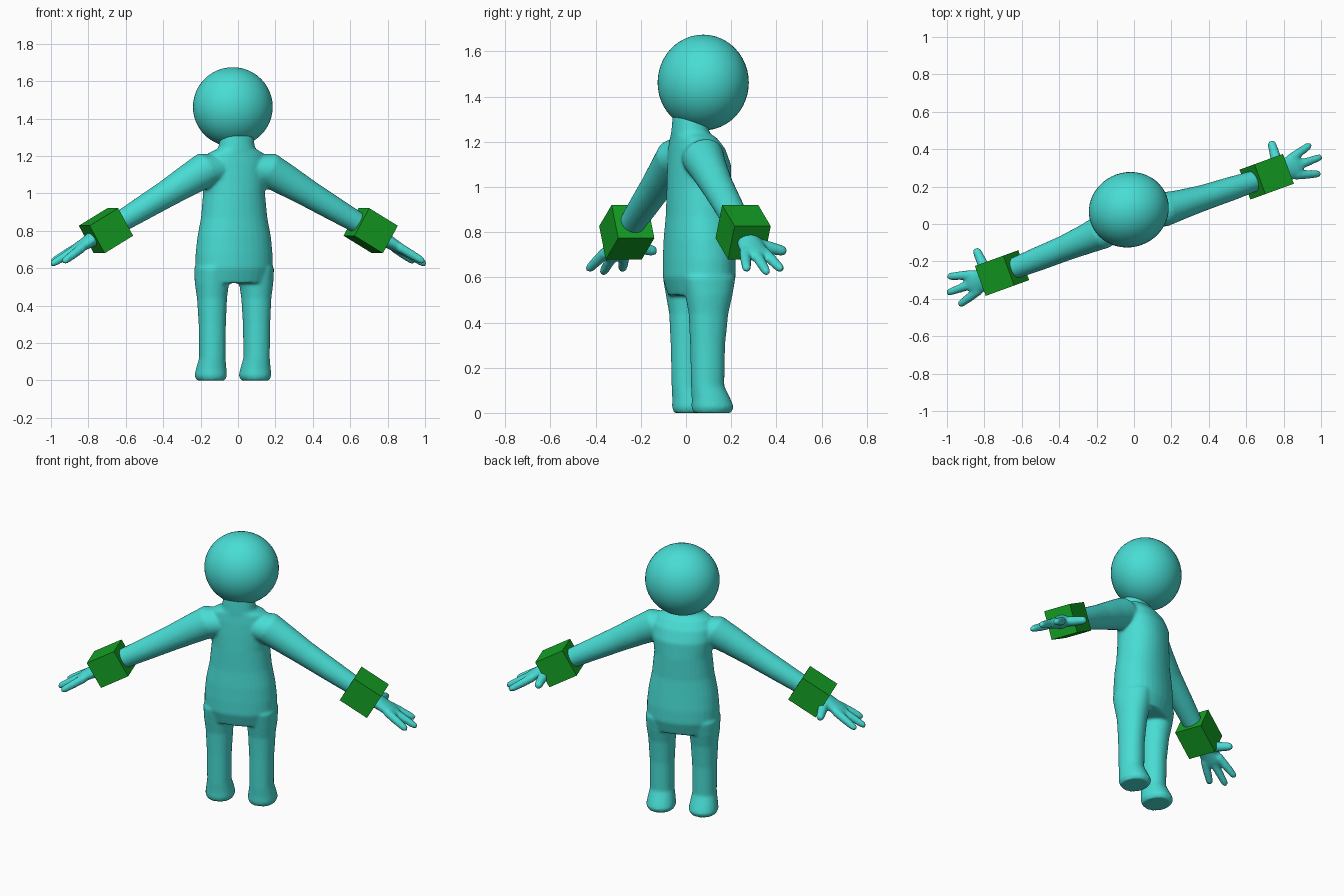
import bpy, bmesh, math
from mathutils import Vector, Matrix

if "Cube" in bpy.data.objects:
    bpy.data.objects.remove(bpy.data.objects["Cube"])

TURN = math.radians(20)      # whole figure is turned about z
DROP = math.radians(30)      # arms slope downward


def material(name, color):
    m = bpy.data.materials.new(name)
    m.use_nodes = True
    m.diffuse_color = color
    bsdf = next(n for n in m.node_tree.nodes if n.type == 'BSDF_PRINCIPLED')
    bsdf.inputs["Base Color"].default_value = color
    return m


TEAL = material("turquoise", (0.065, 0.72, 0.66, 1))
GREEN = material("green", (0.007, 0.35, 0.017, 1))


def add_object(name, bm, mat):
    bmesh.ops.recalc_face_normals(bm, faces=bm.faces)
    mesh = bpy.data.meshes.new(name)
    bm.to_mesh(mesh)
    bm.free()
    mesh.materials.append(mat)
    ob = bpy.data.objects.new(name, mesh)
    ob.rotation_euler.z = TURN
    bpy.context.collection.objects.link(ob)
    return ob


def loft(bm, rings, power=1.0, sides=24):
    """Closed tube through rings of (centre, half axis, other half axis)."""
    loops = []
    for c, a, b in rings:
        loop = []
        for i in range(sides):
            t = math.tau * i / sides
            x, y = math.cos(t), math.sin(t)
            x = math.copysign(abs(x) ** power, x)
            y = math.copysign(abs(y) ** power, y)
            loop.append(bm.verts.new(c + a * x + b * y))
        loops.append(loop)
    for lo, hi in zip(loops, loops[1:]):
        for i in range(sides):
            j = (i + 1) % sides
            bm.faces.new((lo[i], lo[j], hi[j], hi[i]))
    bm.faces.new(loops[0][::-1])
    bm.faces.new(loops[-1])


def upright(x, rows):
    return [(Vector((x, y, z)), Vector((a, 0, 0)), Vector((0, b, 0)))
            for z, y, a, b in rows]


def arm_ring(s, x, y, z, wide, thick):
    up = Vector((s * math.sin(DROP), 0, math.cos(DROP)))
    return (Vector((s * x, y, z)), Vector((0, wide, 0)), up * thick)


def finger(bm, s, start, end, r):
    """Round-ended tapered finger."""
    p = Vector((s * start[0], start[1], start[2]))
    q = Vector((s * end[0], end[1], end[2]))
    d = (q - p).normalized()
    side = d.cross(Vector((0, 0, 1))).normalized()
    up = side.cross(d)
    rings = []
    for t, k in ((0, 1.15), (0.45, 1.1), (0.85, 0.95), (0.96, 0.75), (1.01, 0.35)):
        rings.append((p.lerp(q, t), side * r * k, up * r * k))
    loft(bm, rings, sides=12)


bm = bmesh.new()

# Torso and neck
loft(bm, upright(0, [
    (0.52, 0.062, 0.19, 0.125), (0.60, 0.062, 0.211, 0.15),
    (0.68, 0.062, 0.21, 0.15), (0.77, 0.06, 0.20, 0.145),
    (0.87, 0.06, 0.18, 0.138), (1.00, 0.062, 0.167, 0.137),
    (1.10, 0.062, 0.178, 0.132), (1.17, 0.05, 0.175, 0.115),
    (1.215, 0.035, 0.15, 0.095), (1.24, 0.02, 0.10, 0.08),
    (1.32, 0.02, 0.085, 0.075)]), power=0.92, sides=32)

for s in (-1, 1):
    # Leg and foot
    loft(bm, upright(s * 0.126, [
        (0.0, 0.078, 0.074, 0.084), (0.025, 0.08, 0.085, 0.094),
        (0.06, 0.073, 0.08, 0.086), (0.12, 0.056, 0.069, 0.073),
        (0.30, 0.056, 0.071, 0.077), (0.44, 0.06, 0.078, 0.088),
        (0.52, 0.062, 0.088, 0.105), (0.60, 0.062, 0.09, 0.12)]), power=0.92)
    # Arm and palm
    loft(bm, [arm_ring(s, *row) for row in (
        (0.07, 0.03, 1.14, 0.08, 0.08), (0.17, 0.02, 1.13, 0.093, 0.095),
        (0.27, 0.012, 1.075, 0.08, 0.086), (0.40, 0.005, 1.0, 0.069, 0.074),
        (0.55, 0.0, 0.915, 0.064, 0.065), (0.68, -0.004, 0.842, 0.057, 0.057),
        (0.80, -0.005, 0.773, 0.052, 0.045), (0.87, -0.005, 0.732, 0.062, 0.033),
        (0.92, -0.005, 0.703, 0.066, 0.027), (0.945, -0.005, 0.688, 0.05, 0.02))])
    # Three fingers and a thumb
    finger(bm, s, (0.90, 0.040, 0.712), (1.032, 0.076, 0.632), 0.022)
    finger(bm, s, (0.90, -0.005, 0.715), (1.066, -0.005, 0.618), 0.022)
    finger(bm, s, (0.90, -0.050, 0.712), (1.028, -0.088, 0.632), 0.022)
    finger(bm, s, (0.83, 0.020, 0.748), (0.84, 0.166, 0.713), 0.026)

# Blend the limbs into one soft body
body = add_object("body", bm, TEAL)
remesh = body.modifiers.new("blend", 'REMESH')
remesh.mode = 'VOXEL'
remesh.voxel_size = 0.009
remesh.use_smooth_shade = True
soften = body.modifiers.new("soften", 'SMOOTH')
soften.factor = 0.5
soften.iterations = 5

# Head
bm = bmesh.new()
bmesh.ops.create_uvsphere(bm, u_segments=48, v_segments=24, radius=1,
                          matrix=Matrix.Translation((0, 0.081, 1.462))
                          @ Matrix.Diagonal((0.2155, 0.2, 0.212, 1)))
for f in bm.faces:
    f.smooth = True
add_object("head", bm, TEAL)

# Square cuffs on the wrists
for s, name in ((1, "left_cuff"), (-1, "right_cuff")):
    bm = bmesh.new()
    bmesh.ops.create_cube(bm, size=1, matrix=Matrix.Translation((s * 0.753, -0.005, 0.80))
                          @ Matrix.Rotation(s * DROP, 4, 'Y')
                          @ Matrix.Diagonal((0.187, 0.17, 0.17, 1)))
    add_object(name, bm, GREEN)
